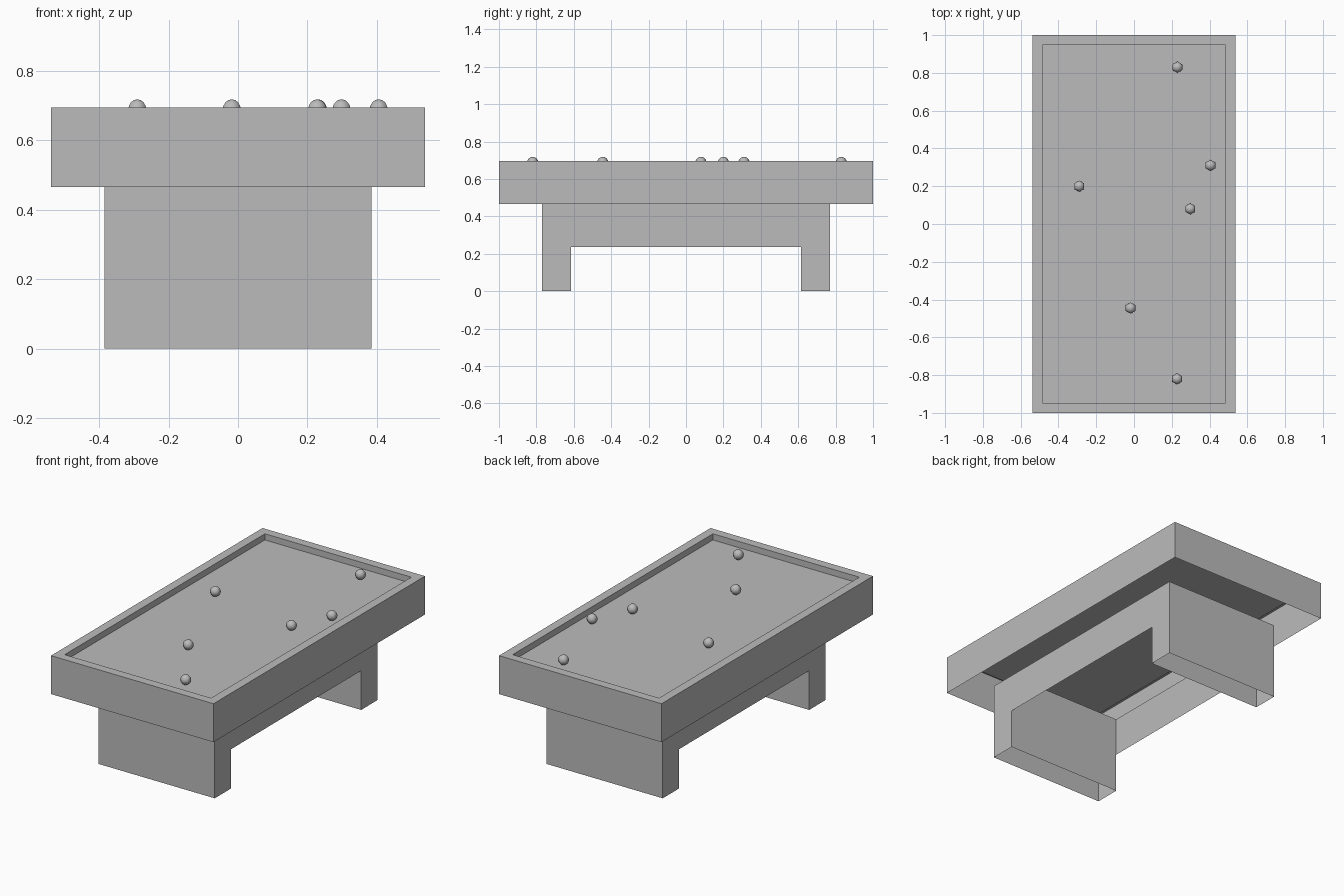
import bpy
import bmesh
from mathutils import Matrix, Vector

cube = bpy.data.objects.get("Cube")
if cube:
    bpy.data.objects.remove(cube, do_unlink=True)

GREY = (0.5, 0.5, 0.5, 1)
grey = bpy.data.materials.new("plain grey")
grey.use_nodes = True
grey.diffuse_color = GREY
grey.node_tree.nodes["Principled BSDF"].inputs["Base Color"].default_value = GREY

TOP, DECK, ARCH = 0.695, 0.465, 0.235
RECESS = 0.037
BED = TOP - RECESS


def finish(name, bm):
    mesh = bpy.data.meshes.new(name)
    bm.normal_update()
    bm.to_mesh(mesh)
    bm.free()
    mesh.materials.append(grey)
    obj = bpy.data.objects.new(name, mesh)
    bpy.context.collection.objects.link(obj)
    return obj


def open_box(half_x, y0, y1, z0, z1, open_sides):
    """Thin-walled box without the faces that look along open_sides."""
    bm = bmesh.new()
    centre = Vector((0, (y0 + y1) / 2, (z0 + z1) / 2))
    size = Matrix.Diagonal((2 * half_x, y1 - y0, z1 - z0, 1))
    bmesh.ops.create_cube(bm, size=1, matrix=Matrix.Translation(centre) @ size)
    bm.normal_update()
    gone = [f for f in bm.faces
            if any(f.normal.dot(Vector(s)) > 0.9 for s in open_sides)]
    bmesh.ops.delete(bm, geom=gone, context='FACES')
    return bm


UP, DOWN, FRONT, BACK = (0, 0, 1), (0, 0, -1), (0, -1, 0), (0, 1, 0)

# Table top: open underneath, with a raised rim around the sunken bed
bm = open_box(0.538, -1, 1, DECK, TOP, [DOWN])
bed = [f for f in bm.faces if f.normal.z > 0.9]
bmesh.ops.inset_region(bm, faces=bed, thickness=0.075)
bmesh.ops.inset_region(bm, faces=bed, thickness=0, depth=-RECESS)
finish("table_top", bm)

# Legs at both ends and the side aprons joining them
finish("front_leg", open_box(0.385, -0.77, -0.615, 0, DECK, [UP, DOWN]))
finish("back_leg", open_box(0.385, 0.615, 0.77, 0, DECK, [UP, DOWN]))
finish("side_aprons", open_box(0.385, -0.615, 0.615, ARCH, DECK,
                               [UP, DOWN, FRONT, BACK]))

# Balls resting on the bed
BALL = 0.03
spots = [(0.23, 0.83), (0.405, 0.31), (-0.29, 0.2),
         (0.298, 0.08), (-0.018, -0.445), (0.228, -0.82)]
for i, (x, y) in enumerate(spots, 1):
    bm = bmesh.new()
    bmesh.ops.create_uvsphere(bm, u_segments=6, v_segments=8, radius=BALL)
    for f in bm.faces:
        f.smooth = True
    finish(f"ball_{i}", bm).location = (x, y, BED + BALL)

# Rack: triangular frame with clipped corners
outline = [(-0.14, 0.785), (-0.373, 0.674), (-0.368, 0.61),
           (-0.193, 0.478), (-0.13, 0.499), (-0.093, 0.748)]
bm = bmesh.new()
ring = bm.faces.new([bm.verts.new((x, y, BED)) for x, y in outline])
bm.normal_update()
bmesh.ops.inset_region(bm, faces=[ring], thickness=0.013)
bmesh.ops.delete(bm, geom=[ring], context='FACES')
raised = bmesh.ops.extrude_face_region(bm, geom=bm.faces[:])["geom"]
bmesh.ops.translate(bm, vec=(0, 0, 0.034),
                    verts=[v for v in raised if isinstance(v, bmesh.types.BMVert)])
bmesh.ops.recalc_face_normals(bm, faces=bm.faces[:])
finish("ball_rack", bm)
